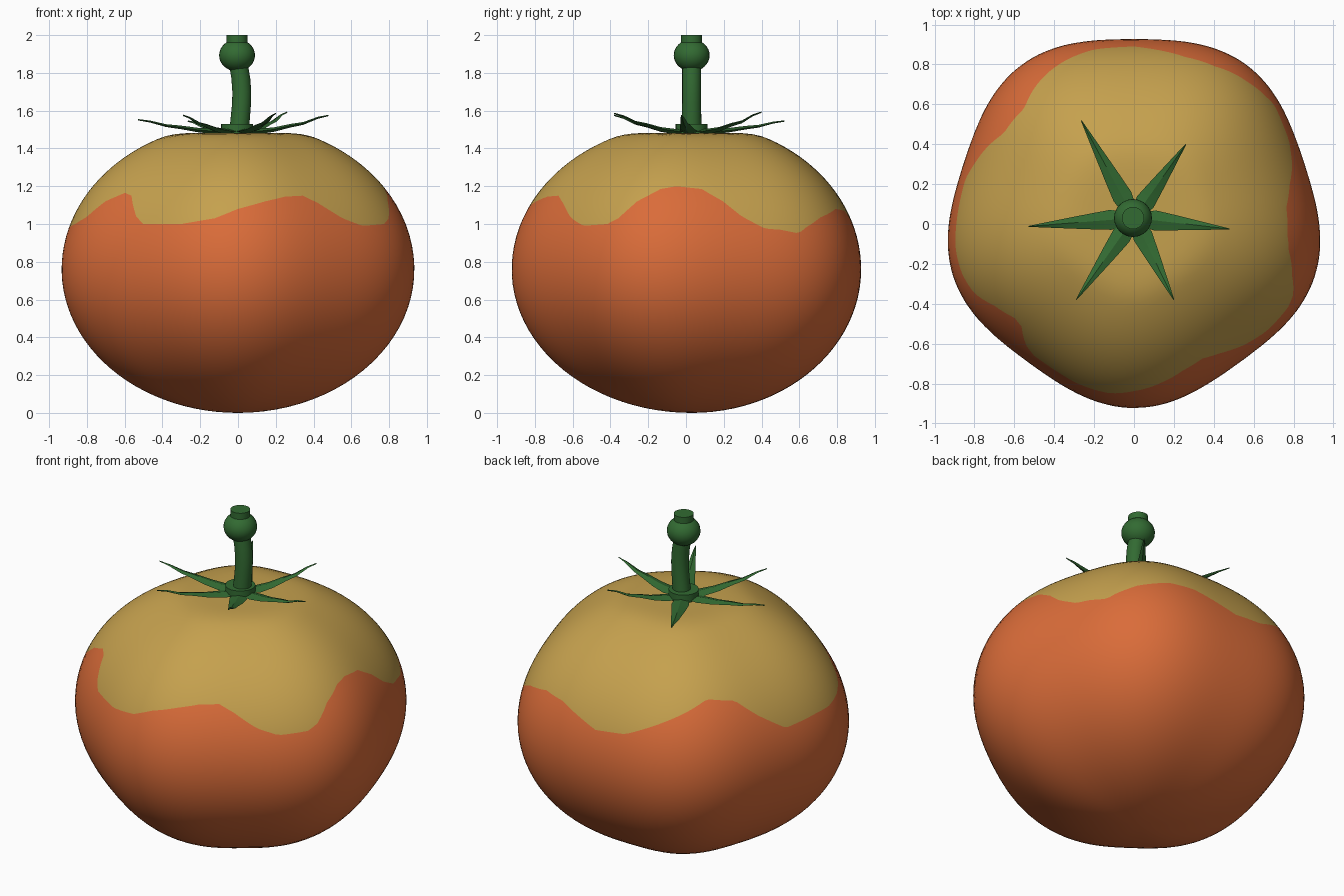
import bpy, bmesh, math
from mathutils import Vector

if "Cube" in bpy.data.objects:
    bpy.data.objects.remove(bpy.data.objects["Cube"])

CY = 0.03            # the stalk axis sits slightly behind the centre


def material(name, rgb):
    m = bpy.data.materials.new(name)
    m.diffuse_color = (*rgb, 1.0)
    m.use_nodes = True
    m.node_tree.nodes["Principled BSDF"].inputs["Base Color"].default_value = m.diffuse_color
    return m


ORANGE = material("ripe_orange", (0.70, 0.150, 0.041))
YELLOW = material("unripe_yellow", (0.56, 0.355, 0.076))
GREEN = material("stalk_green", (0.032, 0.145, 0.032))


def finish(name, bm, mats, angle=40):
    bmesh.ops.recalc_face_normals(bm, faces=bm.faces)
    me = bpy.data.meshes.new(name)
    bm.to_mesh(me)
    bm.free()
    ob = bpy.data.objects.new(name, me)
    bpy.context.collection.objects.link(ob)
    for m in mats:
        me.materials.append(m)
    bpy.ops.object.select_all(action='DESELECT')
    ob.select_set(True)
    bpy.context.view_layer.objects.active = ob
    bpy.ops.object.shade_smooth_by_angle(angle=math.radians(angle))
    return ob


# Wavy edge of the unripe cap: (direction in degrees, height)
EDGE = [(4, 1.185), (12, 1.12), (18.5, 1.04), (26.6, .975), (32, .97), (39, .95),
        (42, .98), (50, 1.035), (62, 1.08), (72, 1.07), (80, 1.03), (90, .98),
        (103, 1.0), (118, 1.095), (127, 1.15), (135, 1.2), (147, 1.17), (156, 1.07),
        (167, .965), (182, .98), (190, .98), (198, 1.0), (205, 1.035), (212, 1.12),
        (220, 1.165), (224, 1.15), (230, 1.04), (234, 1.0), (250, 1.0), (262, 1.03),
        (270, 1.08), (280, 1.12), (288, 1.145), (296, 1.15), (302, 1.11), (311, 1.03),
        (319, .99), (330, 1.0), (334, 1.03), (340, 1.12), (348, 1.185), (354, 1.2)]


def edge_height(deg):
    pts = [(EDGE[-1][0] - 360, EDGE[-1][1])] + EDGE + [(EDGE[0][0] + 360, EDGE[0][1])]
    for (a, za), (b, zb) in zip(pts, pts[1:]):
        if a <= deg <= b:
            return za + (zb - za) * (deg - a) / (b - a)


def body_point(deg, phi):
    """Five-lobed squashed ball with a softly flattened top."""
    t = math.radians(deg)
    r = 0.925 * (1 + 0.03 * math.cos(5 * (t + math.pi / 2))) * math.cos(phi)
    z = 0.76 + (0.775 if phi > 0 else 0.76) * math.sin(phi)
    k, top = 0.03, 1.482
    h = min(1, max(0, 0.5 + 0.5 * (top - z) / k))
    z = top + (z - top) * h - k * h * (1 - h)
    return Vector((r * math.cos(t), CY + r * math.sin(t), z))


# Fruit body: rings bend so that one ring follows the colour edge
COLS, LOW, HIGH = 180, 30, 24
bm = bmesh.new()
rings = []
for j in range(1, LOW + HIGH):
    ring = []
    for i in range(COLS):
        deg = i * 360 / COLS
        pe = math.asin((edge_height(deg) - 0.76) / 0.775)
        if j <= LOW:
            phi = -math.pi / 2 + (pe + math.pi / 2) * j / LOW
        else:
            phi = pe + (math.pi / 2 - pe) * (j - LOW) / HIGH
        ring.append(bm.verts.new(body_point(deg, phi)))
    rings.append(ring)
south = bm.verts.new(body_point(0, -math.pi / 2))
north = bm.verts.new(body_point(0, math.pi / 2))
for i in range(COLS):
    n = (i + 1) % COLS
    bm.faces.new((south, rings[0][n], rings[0][i]))
    bm.faces.new((north, rings[-1][i], rings[-1][n])).material_index = 1
    for j in range(len(rings) - 1):
        f = bm.faces.new((rings[j][i], rings[j][n], rings[j + 1][n], rings[j + 1][i]))
        f.material_index = 1 if j >= LOW - 1 else 0
finish("fruit_body", bm, [ORANGE, YELLOW], 60)


def tube(name, stations, sides=24):
    """Round upright tube through (x, z, radius) stations, capped."""
    bm = bmesh.new()
    rings = [[bm.verts.new((x + r * math.cos(2 * math.pi * i / sides),
                            CY + r * math.sin(2 * math.pi * i / sides), z))
              for i in range(sides)] for x, z, r in stations]
    for a, b in zip(rings, rings[1:]):
        for i in range(sides):
            n = (i + 1) % sides
            bm.faces.new((a[i], a[n], b[n], b[i]))
    bm.faces.new(rings[0][::-1])
    bm.faces.new(rings[-1])
    return finish(name, bm, [GREEN])


# Stalk: collar, bent stem, knuckle and cut end
tube("stalk_collar", [(-0.005, 1.47, .085), (-0.005, 1.53, .085)])
tube("stalk_stem", [(0.005, 1.48, .052), (0.012, 1.56, .051), (0.019, 1.64, .050),
                    (0.02, 1.70, .050), (0.015, 1.77, .050), (0.005, 1.83, .050),
                    (-0.005, 1.90, .050)])
tube("stalk_knuckle", [(-0.005, 1.893 - 0.085 * math.cos(a), 0.095 * math.sin(a))
                       for a in [math.pi * (k + 0.3) / 16.6 for k in range(17)]])
tube("stalk_end", [(-0.005, 1.92, .056), (-0.005, 2.0, .056)])

# Sepals: ridged pointed leaves, given by their tips
TIPS = [(-.265, .52, 1.545), (.26, .40, 1.592), (.48, -.025, 1.575),
        (.20, -.38, 1.585), (-.29, -.38, 1.575), (-.53, -.012, 1.552)]
# (fraction of length, half width, fraction of rise)
SHAPE = [(.06, .035, 0), (.22, .050, 0), (.40, .040, .12), (.58, .029, .36),
         (.72, .020, .50), (.88, .010, .85), (1, .002, 1)]
for k, (tx, ty, tz) in enumerate(TIPS):
    bm = bmesh.new()
    base = Vector((0, CY, 1.490))
    out = Vector((tx, ty - CY, 0))
    side = Vector((-out.y, out.x, 0)).normalized()
    prev = None
    for s, w, rise in SHAPE:
        c = base + out * s + Vector((0, 0, (tz - base.z) * rise))
        th = 0.003 + 0.22 * w
        loop = [bm.verts.new(p) for p in (c - side * w, c - Vector((0, 0, th)),
                                          c + side * w, c + Vector((0, 0, th)))]
        if prev:
            for i in range(4):
                n = (i + 1) % 4
                bm.faces.new((prev[i], prev[n], loop[n], loop[i]))
        else:
            bm.faces.new(loop[::-1])
        prev = loop
    bm.faces.new(prev)
    finish(f"sepal_{k + 1}", bm, [GREEN], 30)
